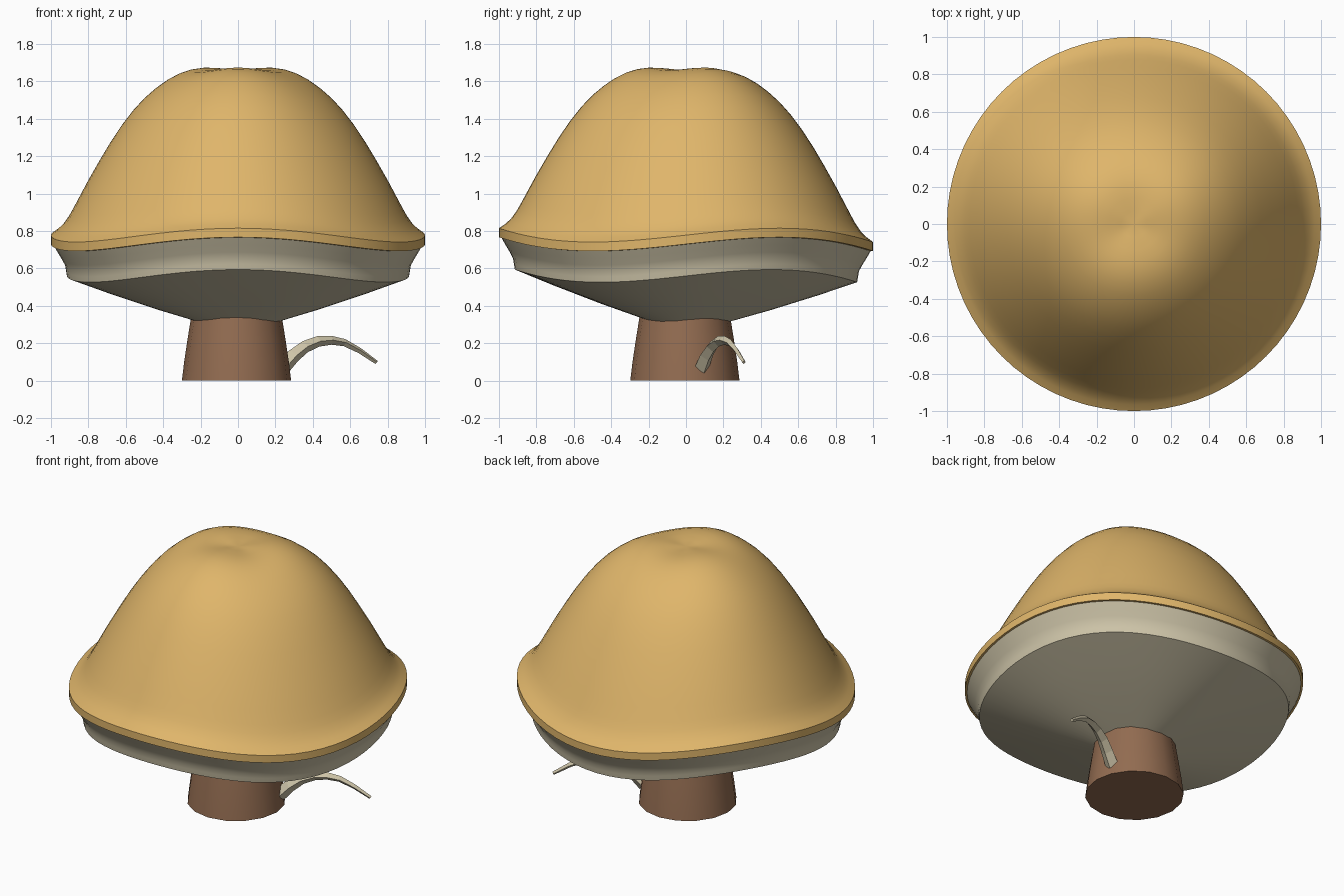
import bpy
import bmesh
from math import sin, cos, tau, radians

default_cube = bpy.data.objects.get("Cube")
if default_cube:
    bpy.data.objects.remove(default_cube, do_unlink=True)


def make_material(name, rgb):
    mat = bpy.data.materials.new(name)
    mat.use_nodes = True
    color = (*rgb, 1.0)
    mat.diffuse_color = color
    mat.node_tree.nodes["Principled BSDF"].inputs["Base Color"].default_value = color
    return mat


ochre = make_material("ochre cap", (0.74, 0.465, 0.145))
cream = make_material("cream flesh", (0.61, 0.55, 0.39))
brown = make_material("brown bark", (0.29, 0.15, 0.082))

WAVE = 0.037  # height of the three-lobed ripple at the rim


def lathe(name, profile, material, segments, wave=0.0, center=(0, 0), close_end=False):
    """Revolve (radius, height) points, rippling the height by radius."""
    bm = bmesh.new()
    rings = []
    for r, z in profile:
        ring = []
        for i in range(segments):
            a = tau * i / segments
            ring.append(bm.verts.new((center[0] + r * cos(a), center[1] + r * sin(a),
                                      z + wave * r * sin(3 * a))))
        rings.append(ring)
    for low, high in zip(rings, rings[1:]):
        for i in range(segments):
            j = (i + 1) % segments
            bm.faces.new((low[i], low[j], high[j], high[i]))
    if close_end:
        bm.faces.new(rings[0][::-1])
    bmesh.ops.remove_doubles(bm, verts=bm.verts, dist=0.0001)
    bmesh.ops.recalc_face_normals(bm, faces=bm.faces)
    mesh = bpy.data.meshes.new(name)
    bm.to_mesh(mesh)
    bm.free()
    mesh.materials.append(material)
    obj = bpy.data.objects.new(name, mesh)
    bpy.context.collection.objects.link(obj)
    return obj


def smooth(obj, angle=35):
    bpy.ops.object.select_all(action="DESELECT")
    obj.select_set(True)
    bpy.context.view_layer.objects.active = obj
    bpy.ops.object.shade_smooth_by_angle(angle=radians(angle))


# Bell-shaped cap with a flat rim band and a shallow dimple on top
cap_profile = [
    (0.98, 0.728), (1.0, 0.73), (1.0, 0.778), (0.965, 0.803), (0.935, 0.832),
    (0.905, 0.875), (0.88, 0.92), (0.84, 0.995), (0.8, 1.07), (0.74, 1.175),
    (0.68, 1.275), (0.62, 1.365), (0.56, 1.443), (0.5, 1.508), (0.44, 1.56),
    (0.38, 1.603), (0.32, 1.635), (0.26, 1.656), (0.2, 1.666), (0.14, 1.667),
    (0.07, 1.663), (0.0, 1.657),
]
smooth(lathe("cap", cap_profile, ochre, 72, WAVE))

# Pale collar below the rim and the conical underside
flesh_profile = [
    (0.22, 0.32), (0.45, 0.393), (0.7, 0.48), (0.915, 0.56), (0.92, 0.59),
    (0.925, 0.62), (0.942, 0.652), (0.965, 0.69), (0.988, 0.73),
]
smooth(lathe("underside", flesh_profile, cream, 72, WAVE))

# Tapered stem
stem_profile = [(0.292, 0.0), (0.28, 0.1), (0.262, 0.22), (0.242, 0.345)]
smooth(lathe("stem", stem_profile, brown, 16, center=(-0.008, -0.006), close_end=True))

# Arched, four-sided sprout tapering away from the stem
path = [
    (0.24, 0.085, 0.07), (0.30, 0.11, 0.135), (0.36, 0.14, 0.182), (0.43, 0.172, 0.21),
    (0.50, 0.203, 0.216), (0.57, 0.235, 0.203), (0.65, 0.27, 0.161), (0.74, 0.31, 0.098),
]
curve = bpy.data.curves.new("sprout", "CURVE")
curve.dimensions = "3D"
curve.bevel_depth = 0.042
curve.bevel_resolution = 0
curve.use_fill_caps = True
spline = curve.splines.new("POLY")
spline.points.add(len(path) - 1)
for i, (point, co) in enumerate(zip(spline.points, path)):
    point.co = (*co, 1.0)
    point.radius = 1.0 - 0.75 * i / (len(path) - 1)
spline.use_smooth = False
curve.materials.append(cream)
sprout = bpy.data.objects.new("sprout", curve)
bpy.context.collection.objects.link(sprout)
